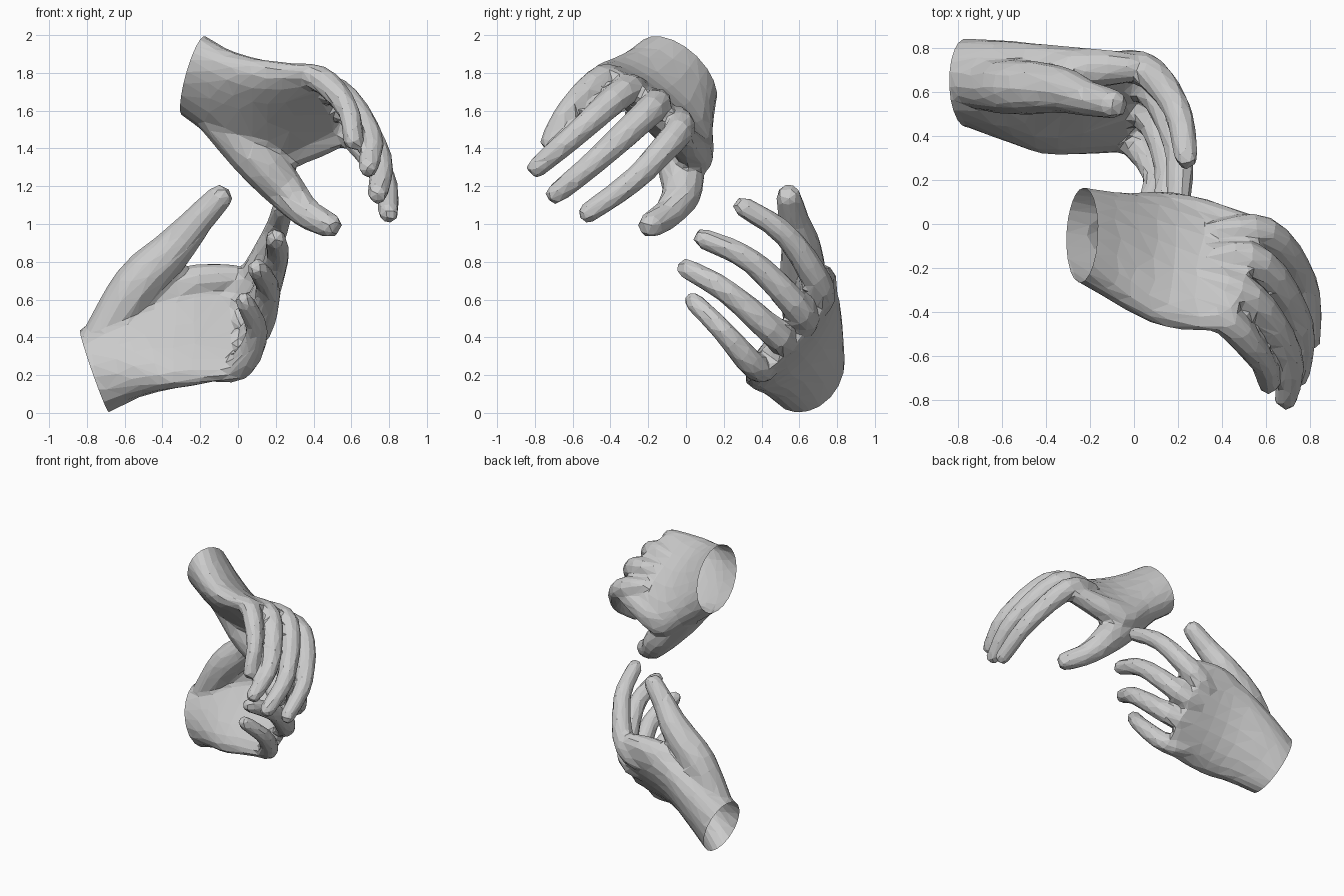
import bpy, bmesh, math
from mathutils import Vector

if "Cube" in bpy.data.objects:
    bpy.data.objects.remove(bpy.data.objects["Cube"])


def loft(name, rings):
    """Closed mesh through a list of equal-sized point rings."""
    bm = bmesh.new()
    vs = [[bm.verts.new(p) for p in r] for r in rings]
    n = len(vs[0])
    for a, b in zip(vs, vs[1:]):
        for i in range(n):
            j = (i + 1) % n
            bm.faces.new((a[i], a[j], b[j], b[i]))
    bm.faces.new(vs[0][::-1])
    bm.faces.new(vs[-1])
    bmesh.ops.recalc_face_normals(bm, faces=bm.faces[:])
    me = bpy.data.meshes.new(name)
    bm.to_mesh(me)
    bm.free()
    ob = bpy.data.objects.new(name, me)
    bpy.context.collection.objects.link(ob)
    return ob


def spline(pts, u):
    """Catmull-Rom value at u in 0..len-1, with extrapolated ends."""
    p = [2 * pts[0] - pts[1]] + pts + [2 * pts[-1] - pts[-2]]
    i = max(0, min(int(u), len(pts) - 2))
    t = u - i
    a, b, c, d = p[i:i + 4]
    return 0.5 * (2 * b + (c - a) * t + (2 * a - 5 * b + 4 * c - d) * t ** 2
                  + (3 * b - a - 3 * c + d) * t ** 3)


def ellipse(c, w, n, sides, hollow=0.0):
    """Oval ring; hollow flattens the side opposite to n."""
    out = []
    for k in range(sides):
        a = 2 * math.pi * (k + 0.5) / sides
        s = math.sin(a)
        if s < 0:
            s *= 1 - hollow * s * s
        out.append(c + w * math.cos(a) + n * s)
    return out


def digit(name, pts, radii, across):
    """Tapered finger with a rounded tip."""
    pts = [Vector(p) for p in pts]
    rad = [Vector((r, 0, 0)) for r in radii]
    rings = []

    def ring(c, t, r):
        side = (across - t * across.dot(t)).normalized()
        rings.append(ellipse(c, side * r, t.cross(side) * r, 10))

    steps = 4 * (len(pts) - 1)
    for k in range(steps + 1):
        u = k / 4
        t = (spline(pts, u + 0.03) - spline(pts, u - 0.03)).normalized()
        r, c = spline(rad, u).x, spline(pts, u)
        if k == steps:
            ring(c - t * 0.02, t, r)
            ring(c + t * 0.015, t, r * 0.85)
            ring(c + t * 0.035, t, r * 0.5)
        else:
            ring(c, t, r)
    return loft(name, rings)


def hand(name, sections, fingers, thumb, web):
    # palm: ellipse sections given as centre, half width, half thickness
    keys = [[Vector(s[i]) for s in sections] for i in range(3)]
    wrist = keys[0][0]
    plane = keys[1][0].cross(keys[2][0]).normalized()
    if plane.dot(wrist - keys[0][1]) < 0:
        plane = -plane
    rings = [ellipse(wrist + plane * 0.12, keys[1][0], keys[2][0], 20)]
    for k in range(3 * (len(sections) - 1) + 1):
        rings.append(ellipse(*(spline(v, k / 3) for v in keys), 20, min(0.45, k * 0.08)))
    palm = loft(name, rings)
    # fingers rooted inside the palm, thumb, and the web beside it
    across = keys[1][-1].normalized()
    parts = []
    for f, s in zip(fingers, (1, 1.02, 1, 0.92)):
        root = Vector(f[0]).lerp(wrist, 0.3)
        parts.append(digit("finger", [root] + f, [r * s for r in (.055, .08, .067, .057)], across))
    parts.append(digit("thumb", thumb, [0.1, 0.13, 0.11, 0.084, 0.07], keys[2][1]))
    parts.append(digit("web", web, [0.09, 0.1, 0.07], keys[2][1]))
    # fuse everything to the palm
    bpy.context.view_layer.objects.active = palm
    for p in parts:
        mod = palm.modifiers.new("fuse", 'BOOLEAN')
        mod.operation, mod.solver, mod.object = 'UNION', 'EXACT', p
        bpy.ops.object.modifier_apply(modifier=mod.name)
        bpy.data.objects.remove(p, do_unlink=True)
    # blend the joins, then reduce to flat facets
    mod = palm.modifiers.new("skin", 'REMESH')
    mod.mode, mod.voxel_size = 'VOXEL', 0.014
    bpy.ops.object.modifier_apply(modifier=mod.name)
    mod = palm.modifiers.new("blend", 'SMOOTH')
    mod.factor, mod.iterations = 0.5, 16
    bpy.ops.object.modifier_apply(modifier=mod.name)
    mod = palm.modifiers.new("facet", 'DECIMATE')
    mod.ratio = 1500 / (2 * len(palm.data.polygons))
    bpy.ops.object.modifier_apply(modifier=mod.name)
    # cut the wrist open
    bm = bmesh.new()
    bm.from_mesh(palm.data)
    bmesh.ops.bisect_plane(bm, geom=bm.verts[:] + bm.edges[:] + bm.faces[:],
                           plane_co=wrist, plane_no=plane, clear_outer=True)
    for f in bm.faces:
        f.smooth = False
    bm.to_mesh(palm.data)
    bm.free()


# upper hand, reaching right and curling down to the front
hand("upper_hand",
     [((-.235, -.05, 1.785), (-.04, .165, -.20), (.06, .14, .07)),
      ((-.05, -.12, 1.66), (0, .22, -.24), (.03, .145, .10)),
      ((.17, -.165, 1.57), (.02, .29, -.28), (.02, .11, .10)),
      ((.50, -.23, 1.63), (.08, .26, -.20), (.04, .035, .07))],
     [[(.59, -.04, 1.49), (.77, -.27, 1.24), (.80, -.53, 1.05)],
      [(.57, -.18, 1.61), (.75, -.46, 1.35), (.74, -.70, 1.15)],
      [(.52, -.33, 1.70), (.70, -.59, 1.47), (.69, -.80, 1.29)],
      [(.43, -.45, 1.77), (.58, -.62, 1.61), (.61, -.73, 1.43)]],
     [(-.20, -.02, 1.66), (.08, -.03, 1.37), (.25, -.02, 1.18), (.36, -.09, 1.06), (.50, -.20, .985)],
     [(-.05, .03, 1.50), (.22, .04, 1.39), (.56, -.04, 1.48)])

# lower hand, palm to the front with the thumb up
hand("lower_hand",
     [((-.76, .64, .22), (-.06, .135, .19), (.05, .15, -.11)),
      ((-.55, .59, .34), (-.03, .19, .23), (.03, .15, -.11)),
      ((-.32, .555, .42), (.02, .225, .28), (.03, .11, -.09)),
      ((.00, .555, .44), (-.01, .22, .25), (.045, .055, -.055))],
     [[(.03, .71, .66), (.19, .53, .94), (.24, .29, 1.10)],
      [(.08, .61, .53), (.20, .35, .80), (.20, .08, .93)],
      [(.07, .49, .40), (.16, .22, .64), (.10, -.01, .77)],
      [(.00, .37, .24), (.10, .20, .43), (.03, .03, .60)]],
     [(-.76, .63, .34), (-.54, .62, .67), (-.34, .61, .87), (-.21, .57, 1.02), (-.08, .54, 1.16)],
     [(-.55, .65, .52), (-.26, .70, .68), (.00, .71, .72)])
